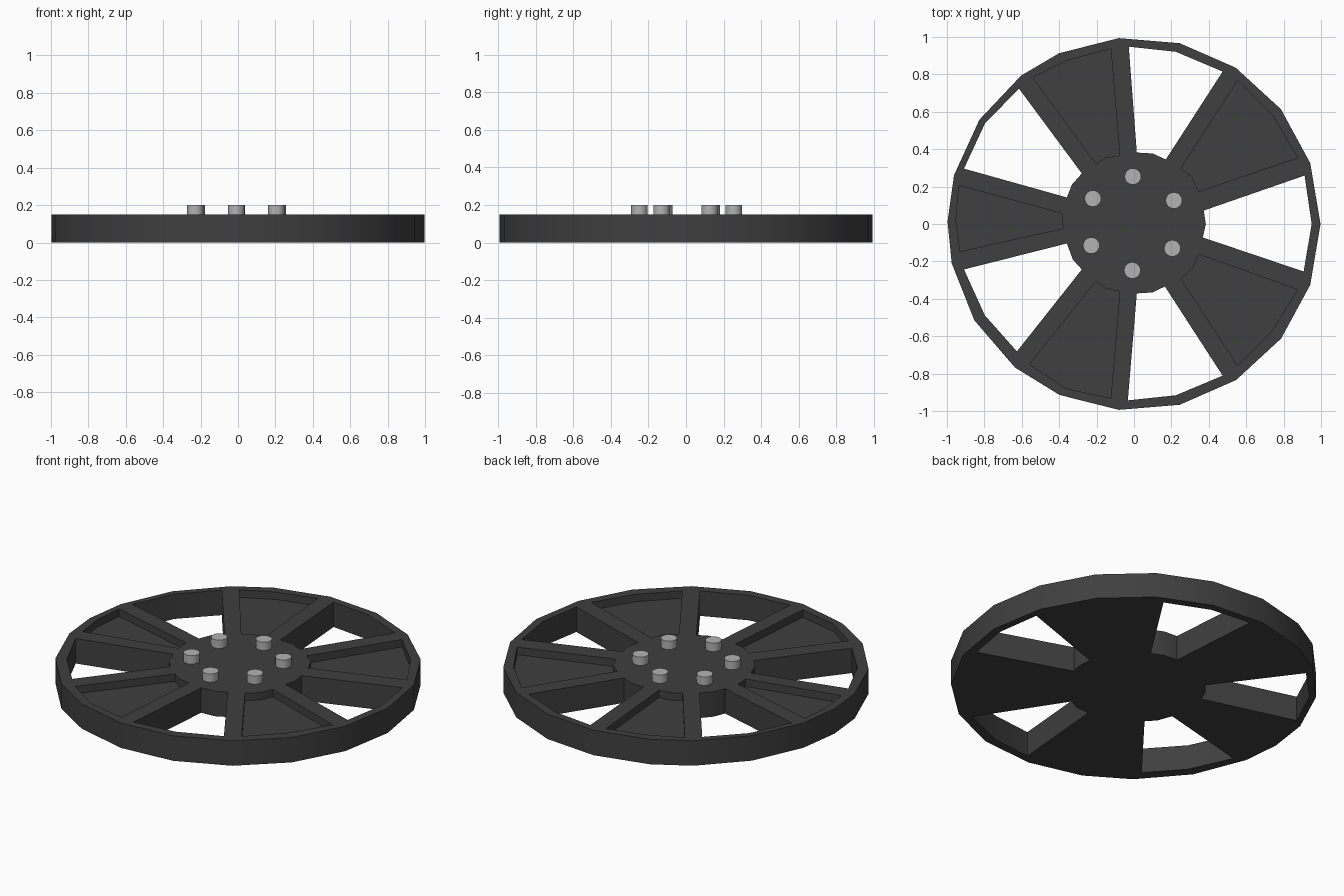
import bpy, bmesh
from math import cos, sin, radians

if "Cube" in bpy.data.objects:
    bpy.data.objects.remove(bpy.data.objects["Cube"])

TOP, POCKET_FLOOR = 0.15, 0.105


def material(name, v):
    m = bpy.data.materials.new(name)
    m.diffuse_color = (v, v, v, 1)
    m.use_nodes = True
    m.node_tree.nodes["Principled BSDF"].inputs["Base Color"].default_value = m.diffuse_color
    return m


def prisms(name, outlines, z0, z1):
    """One object made of straight prisms, one per outline."""
    bm = bmesh.new()
    for pts in outlines:
        face = bm.faces.new([bm.verts.new((x, y, z0)) for x, y in pts])
        ext = bmesh.ops.extrude_face_region(bm, geom=[face])["geom"]
        top = [g for g in ext if isinstance(g, bmesh.types.BMVert)]
        bmesh.ops.translate(bm, verts=top, vec=(0, 0, z1 - z0))
        if not face.is_valid or len([f for f in bm.faces if f == face]) == 0:
            bm.faces.new([v for v in bm.verts if abs(v.co.z - z0) < 1e-6][-len(pts):])
    bmesh.ops.recalc_face_normals(bm, faces=bm.faces)
    me = bpy.data.meshes.new(name)
    bm.to_mesh(me)
    bm.free()
    ob = bpy.data.objects.new(name, me)
    bpy.context.collection.objects.link(ob)
    return ob


def activate(ob):
    bpy.ops.object.select_all(action='DESELECT')
    ob.select_set(True)
    bpy.context.view_layer.objects.active = ob


def cut(target, cutter):
    mod = target.modifiers.new("cut", 'BOOLEAN')
    mod.operation, mod.solver, mod.object = 'DIFFERENCE', 'EXACT', cutter
    activate(target)
    bpy.ops.object.modifier_apply(modifier=mod.name)
    bpy.data.objects.remove(cutter)


# Outer rim: low-poly disc with slightly uneven steps
angles = [0, 19, 38, 57, 75.8, 94.7, 113.7, 127.3, 146, 164.8, 179.2,
          192.2, 211.1, 230.3, 246.4, 265.3, 284.2, 303.2, 322.1, 341]
rim = [(0.997 * cos(radians(a)), 0.997 * sin(radians(a))) for a in angles]
wheel = prisms("wheel_disc", [rim], 0, TOP)

# Five through openings between the spokes
openings = [
    [(.373, .072), (.912, .259), (.95, 0), (.907, -.254), (.368, -.072), (.384, 0)],
    [(-.028, .948), (.015, .382), (.10, .377), (.17, .345), (.474, .815), (.223, .921)],
    [(-.033, -.943), (.015, -.371), (.10, -.366), (.165, -.334), (.474, -.811), (.223, -.916)],
    [(-.615, .724), (-.279, .27), (-.332, .211), (-.359, .142), (-.909, .296), (-.797, .537)],
    [(-.626, -.681), (-.279, -.243), (-.327, -.19), (-.359, -.104), (-.909, -.243), (-.797, -.489)],
]
cut(wheel, prisms("opening_cutter", openings, -0.1, 0.3))

# Shallow pocket in the top of each spoke
pockets = [
    [(.554, .767), (.741, .58), (.875, .355), (.346, .174), (.309, .254), (.25, .296)],
    [(.554, -.756), (.736, -.574), (.875, -.35), (.346, -.163), (.314, -.238), (.25, -.291)],
    [(-.124, .937), (-.36, .873), (-.54, .783), (-.204, .323), (-.15, .355), (-.076, .366)],
    [(-.124, -.932), (-.364, -.879), (-.557, -.75), (-.204, -.307), (-.15, -.345), (-.076, -.361)],
    [(-.936, .206), (-.952, .02), (-.93, -.147), (-.38, -.024), (-.385, .056)],
]
cut(wheel, prisms("pocket_cutter", pockets, POCKET_FLOOR, 0.3))
wheel.data.materials.clear()
wheel.data.materials.append(material("dark_grey", 0.05))
activate(wheel)
bpy.ops.object.shade_smooth_by_angle(angle=radians(30))

# Six studs around the hub
stud_mat = material("light_grey", 0.45)
for i, (x, y) in enumerate([(-.006, .254), (.213, .126), (.205, -.13),
                            (-.009, -.248), (-.228, -.115), (-.22, .136)]):
    bpy.ops.mesh.primitive_cylinder_add(vertices=24, radius=0.044, depth=0.06,
                                        location=(x, y, 0.17))
    stud = bpy.context.object
    stud.name = f"stud_{i + 1}"
    stud.data.materials.append(stud_mat)
    bpy.ops.object.shade_smooth_by_angle(angle=radians(30))
